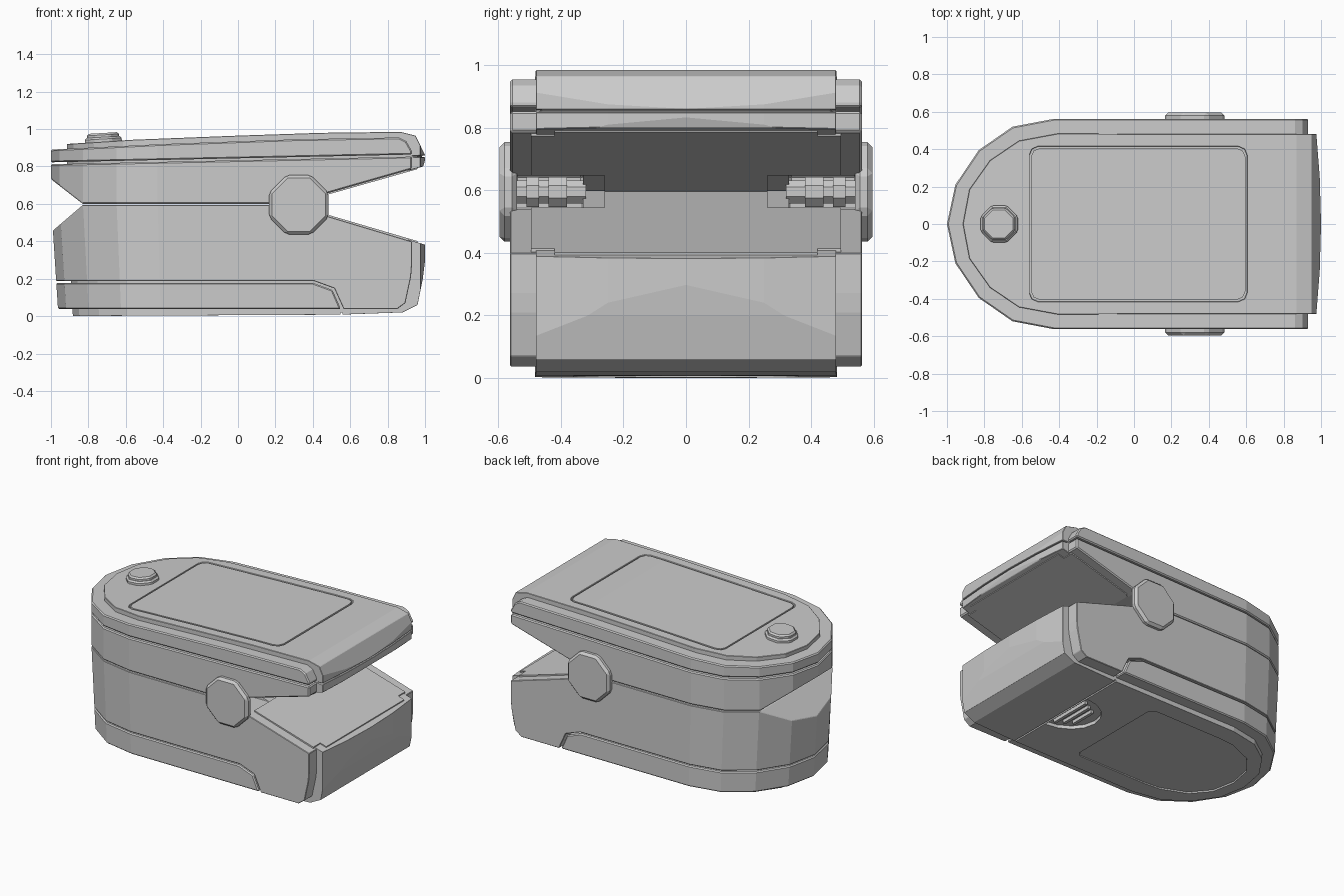
import bpy, bmesh
from math import pi, cos, sin
from mathutils import Matrix

if "Cube" in bpy.data.objects:
    bpy.data.objects.remove(bpy.data.objects["Cube"])


def prism(name, pts, lo, hi, axis="z", low_scale=1.0):
    """Extrude a 2D outline along z (plan) or y (side profile)."""
    bm = bmesh.new()
    rings = []
    for h in (lo, hi):
        k = low_scale if h == lo else 1.0
        rings.append([bm.verts.new((a * k if a < 0 else a, b, h) if axis == "z" else (a, h, b))
                      for a, b in pts])
    n = len(pts)
    bm.faces.new(rings[0])
    bm.faces.new(rings[1])
    for i in range(n):
        j = (i + 1) % n
        bm.faces.new((rings[0][i], rings[0][j], rings[1][j], rings[1][i]))
    bmesh.ops.recalc_face_normals(bm, faces=bm.faces)
    me = bpy.data.meshes.new(name)
    bm.to_mesh(me)
    bm.free()
    ob = bpy.data.objects.new(name, me)
    bpy.context.collection.objects.link(ob)
    return ob


def apply(ob, mod):
    bpy.context.view_layer.objects.active = ob
    bpy.ops.object.modifier_apply(modifier=mod.name)


def boolean(ob, cutter, op):
    mod = ob.modifiers.new("cut", "BOOLEAN")
    mod.operation, mod.solver, mod.object = op, "EXACT", cutter
    apply(ob, mod)
    bpy.data.objects.remove(cutter)
    return ob


def bevel(ob, width=0.008):
    mod = ob.modifiers.new("bevel", "BEVEL")
    mod.width, mod.segments, mod.limit_method, mod.angle_limit = width, 1, "ANGLE", 0.7
    apply(ob, mod)
    return ob


def shell(name, plan, profile, low_scale=1.0):
    """Solid that has the given plan from above and the given profile from the side."""
    ob = prism(name, plan, 0.0 if low_scale != 1 else -0.1, 0.62 if low_scale != 1 else 1.2, "z", low_scale)
    return boolean(ob, prism("cutter", profile, -1, 1, "y"), "INTERSECT")


def mirror_plan(half):
    return half + [(x, -y) for x, y in reversed(half) if y > 0]


def box(x0, x1, y0, y1, z0, z1):
    return prism("cutter", [(x0, y0), (x1, y0), (x1, y1), (x0, y1)], z0, z1)


def ngon(cx, cy, r, n=8, turn=pi / 8):
    return [(cx + r * cos(turn + 2 * pi * i / n), cy + r * sin(turn + 2 * pi * i / n)) for i in range(n)]


def round_rect(x0, x1, w, c):
    return [(x0, -w + c), (x0 + c * .3, -w + c * .3), (x0 + c, -w), (x1 - c, -w), (x1 - c * .3, -w + c * .3),
            (x1, -w + c), (x1, w - c), (x1 - c * .3, w - c * .3), (x1 - c, w), (x0 + c, w),
            (x0 + c * .3, w - c * .3), (x0, w - c)]


# Plans: full-width shell, and the narrower band that reaches the finger opening
outer = mirror_plan([(-1, 0), (-.955, .21), (-.83, .395), (-.65, .52), (-.43, .562), (.93, .562)])
inner = mirror_plan([(-.915, 0), (-.88, .185), (-.77, .34), (-.615, .445), (-.41, .483), (.975, .48),
                     (.993, .25), (1, 0)])

# Lower half
lower = shell("lower_shell", outer,
              [(-1.01, .44), (-.83, .594), (.28, .594), (.94, .396), (.925, .21), (.895, .07), (.85, .037),
               (.565, .037), (.515, .148), (.405, .188), (-1.01, .188)], .96)
cover = shell("battery_cover", outer,
              [(-1.01, .037), (.55, .037), (.505, .14), (.40, .178), (-1.01, .178)], .96)
base = shell("lower_core", inner,
             [(-1, 0), (.55, .008), (.88, .02), (.96, .06), (.988, .2), (1.01, .379), (.28, .596),
              (-.7, .3), (-1, .2)], .965)

# Upper half
upper = shell("upper_shell", outer,
              [(-1.01, .74), (-.83, .6), (.28, .6), (.94, .789), (.94, .853), (-1.01, .812)])
lid = shell("lid_rim", outer,
            [(-1.01, .822), (.94, .864), (.9, .935), (.86, .955), (.3, .945), (-.4, .92), (-1.01, .89)])
top_curve = [(.95, .965), (.87, .985), (.45, .98), (0, .965), (-.56, .943), (-1, .915)]
panel = shell("top_panel", inner,
              [(-1, .78), (-.7, .7), (.28, .598), (.99, .80), (1.005, .85)] + top_curve)

# Seam across the nose of the top panel
nose = [(x + .004, y * 1.1) for x, y in inner if x > .9]
seam = prism("cutter", [(.9, .6)] + nose + [(.9, -.6)], .85, .858)
keep = prism("cutter", [(.5, .7)] + [(x - .016, y * .96) for x, y in inner if x > .9] + [(.5, -.7)], .7, 1)
boolean(seam, keep, "DIFFERENCE")
boolean(panel, seam, "DIFFERENCE")

# Hinge pockets in both halves
for ob in (lower, upper, base, panel):
    for s in (-1, 1):
        y0, y1 = sorted((s * .33, s * .545))
        boolean(ob, box(.23, .52, y0, y1, .54, .648), "DIFFERENCE")

# Screen set in a groove, following the curve of the top panel
boolean(panel, prism("cutter", round_rect(-.56, .605, .415, .05), .9, 1.2), "DIFFERENCE")
screen = shell("screen", round_rect(-.55, .595, .405, .045), [(-1, .88), (.95, .88)] + top_curve)

# Bottom: cover seam, label recess and ribbed thumb grip
boolean(base, box(.548, .558, -.6, .6, -.1, .02), "DIFFERENCE")
label = mirror_plan([(-.80, 0), (-.77, .16), (-.67, .28), (-.5, .35), (-.38, .36), (.13, .36), (.16, .33)])
boolean(base, prism("cutter", label, -.1, .012), "DIFFERENCE")
half_disc = [(.545 - .23 * sin(pi * i / 8), .2 * cos(pi * i / 8)) for i in range(9)]
boolean(base, prism("cutter", half_disc, -.1, .03), "DIFFERENCE")
for i in range(3):
    x, w = .40 + i * .05, .09 + i * .03
    prism("grip_rib_%d" % i, [(x, -w), (x + .02, -w), (x + .02, w), (x, w)], .008, .04)

for ob in (lower, cover, upper, lid, panel, base):
    bevel(ob, .007)

# Finger pads lying on the two sloping jaws
pad_plan = mirror_plan([(.29, .26), (.47, .26), (.47, .495), (.915, .495), (.915, .42), (.965, .42)])
for name, z0, z1, d in (("lower_pad", .594, .394, 1), ("upper_pad", .6, .793, -1)):
    shell(name, pad_plan, [(.28, z0 + .007 * d), (.96, z1 + .007 * d), (.96, z1 - .03 * d), (.28, z0 - .03 * d)])

# Power button: collar and tilted cap
tilt = Matrix.Translation((-.72, 0, .935)) @ Matrix.Rotation(-.06, 4, "Y")
for name, r, h in (("button_collar", .107, .022), ("button_cap", .093, .044)):
    bevel(prism(name, ngon(0, 0, r), -.03, h), .01).matrix_world = tilt

# Hinge knobs and stepped pivot pins on both sides
for s, side in ((-1, "front"), (1, "back")):
    knob = prism("hinge_knob_" + side, ngon(.325, .595, .172), *sorted((s * .54, s * .596)), "y")
    bevel(knob, .016)
    for i, (y0, y1, r) in enumerate(((.32, .55, .04), (.38, .44, .052), (.47, .51, .052))):
        prism("pivot_pin_%s_%d" % (side, i), ngon(.325, .595, r), *sorted((s * y0, s * y1)), "y")
